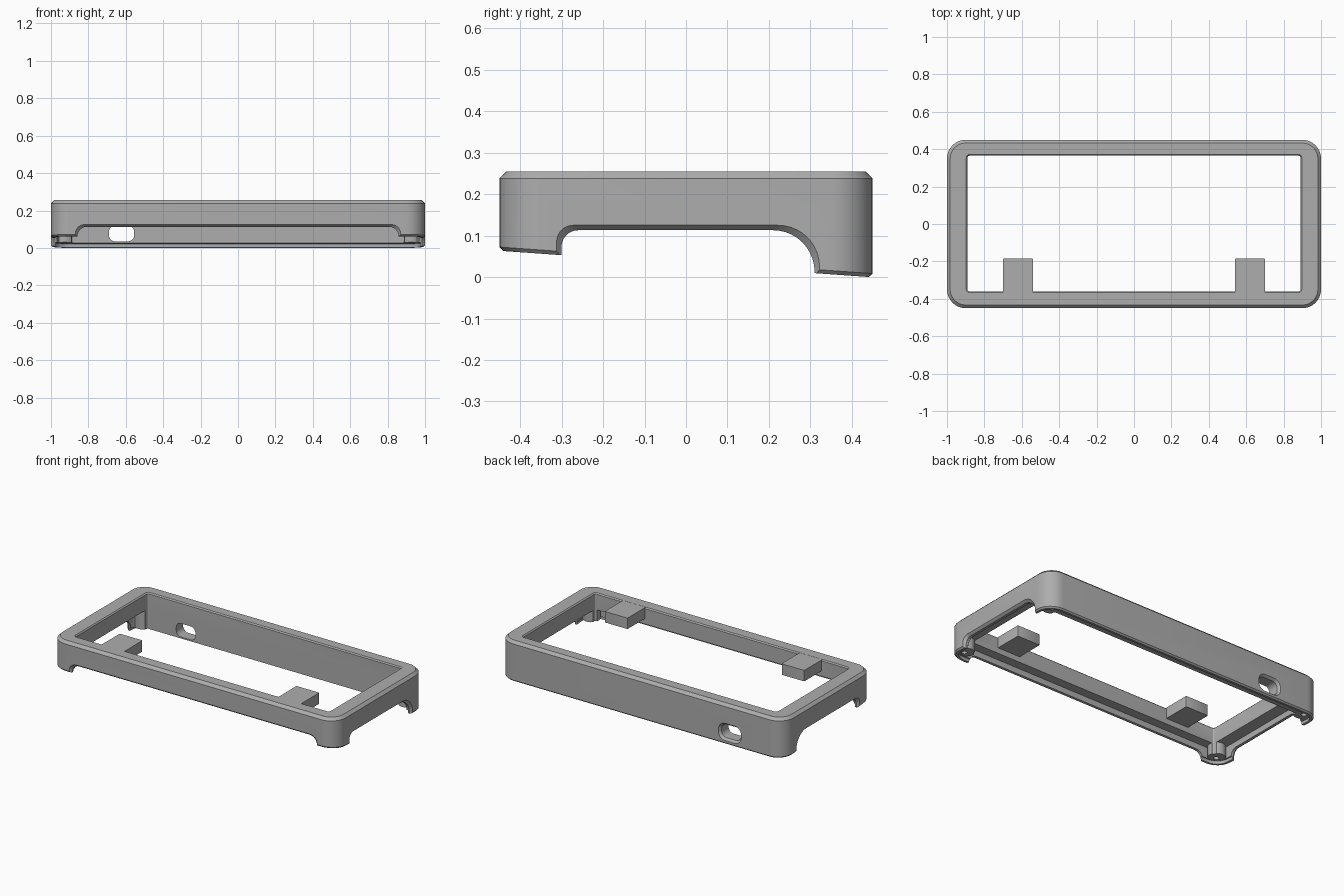
import bpy
import bmesh
from math import cos, sin, pi
from mathutils import Vector

if "Cube" in bpy.data.objects:
    bpy.data.objects.remove(bpy.data.objects["Cube"])

grey = bpy.data.materials.new("matte grey plastic")
grey.use_nodes = True
grey.diffuse_color = (0.42, 0.42, 0.42, 1)
grey.node_tree.nodes["Principled BSDF"].inputs["Base Color"].default_value = (0.42, 0.42, 0.42, 1)

TOP = 0.255


def tilt(y, up=0.0):
    """Height of the sloping underside at depth y."""
    return 0.0315 - 0.071 * y + up


def rounded(x0, x1, y0, y1, r, seg=8):
    """Rounded rectangle outline, counter-clockwise."""
    pts = []
    corners = ((x1 - r, y1 - r), (x0 + r, y1 - r), (x0 + r, y0 + r), (x1 - r, y0 + r))
    for q, (cx, cy) in enumerate(corners):
        for i in range(seg + 1):
            a = (q + i / seg) * pi / 2
            pts.append((cx + r * cos(a), cy + r * sin(a)))
    return pts


def circle(cx, cy, r, n=24):
    return [(cx + r * cos(2 * pi * i / n), cy + r * sin(2 * pi * i / n)) for i in range(n)]


def loft(name, rings):
    """Closed solid through rings of equal point count."""
    bm = bmesh.new()
    loops = [[bm.verts.new(Vector(p)) for p in ring] for ring in rings]
    n = len(loops[0])
    for a, b in zip(loops, loops[1:]):
        for i in range(n):
            j = (i + 1) % n
            bm.faces.new((a[i], a[j], b[j], b[i]))
    bm.faces.new(loops[0])
    bm.faces.new(loops[-1])
    bmesh.ops.recalc_face_normals(bm, faces=bm.faces)
    mesh = bpy.data.meshes.new(name)
    bm.to_mesh(mesh)
    bm.free()
    mesh.materials.append(grey)
    ob = bpy.data.objects.new(name, mesh)
    bpy.context.collection.objects.link(ob)
    return ob


def flat(pts, z):
    return [(x, y, z) for x, y in pts]


def sloped(pts, up):
    return [(x, y, tilt(y, up)) for x, y in pts]


def combine(target, tool, operation):
    mod = target.modifiers.new(operation.lower(), "BOOLEAN")
    mod.operation = operation
    mod.solver = "EXACT"
    mod.object = tool
    bpy.context.view_layer.objects.active = target
    bpy.ops.object.modifier_apply(modifier=mod.name)
    bpy.data.objects.remove(tool)


def arch(a0, a1, r0, r1, top, grow):
    """Opening outline in (along, height), with a rounded upper corner at each end."""
    a0, a1, top = a0 - grow, a1 + grow, top + grow
    pts = [(a0, -0.2)]
    for cx, r, start in ((a0 + r0, r0, pi), (a1 - r1, r1, pi / 2)):
        for i in range(11):
            t = start - i / 10 * pi / 2
            pts.append((cx + r * cos(t), top - r + r * sin(t)))
    return pts + [(a1, -0.2)]


# Outer shell with chamfered rims
outer = rounded(-1, 1, -0.45, 0.45, 0.1)
under = rounded(-0.991, 0.991, -0.441, 0.441, 0.091)
upper = rounded(-0.983, 0.983, -0.433, 0.433, 0.083)
frame = loft("bezel_frame", [sloped(under, 0), sloped(outer, 0.009),
                             flat(outer, TOP - 0.017), flat(upper, TOP)])

# Hollow behind the front and side walls
hollow = rounded(-0.968, 0.968, -0.418, 0.366, 0.068)
combine(frame, loft("hollow", [flat(hollow, -0.2), flat(hollow, 0.15)]), "DIFFERENCE")

# Screw posts in the corners
for sx in (-1, 1):
    for sy in (-1, 1):
        post = circle(sx * 0.925, sy * 0.375, 0.052)
        combine(frame, loft("post", [sloped(post, 0.022), flat(post, 0.2)]), "UNION")

# Rebate for the base lid
rebate = rounded(-0.976, 0.976, -0.426, 0.426, 0.076)
combine(frame, loft("rebate", [flat(rebate, -0.2), sloped(rebate, 0.02)]), "DIFFERENCE")

# Screw holes
for sx in (-1, 1):
    for sy in (-1, 1):
        hole = circle(sx * 0.928, sy * 0.385, 0.016, 16)
        combine(frame, loft("screw_hole", [flat(hole, -0.2), flat(hole, 0.17)]), "DIFFERENCE")

# Screen window with a fine bevel
window = rounded(-0.89, 0.89, -0.36, 0.365, 0.01, 3)
flare = rounded(-0.897, 0.897, -0.367, 0.372, 0.017, 3)
combine(frame, loft("window", [flat(window, -0.3), flat(window, TOP - 0.007),
                               flat(flare, TOP), flat(flare, TOP + 0.1)]), "DIFFERENCE")

# Chamfered openings in the side walls
steps = ((1.1, 0.012), (1.0, 0.012), (0.985, 0.0), (0.85, 0.0))
for s in (-1, 1):
    rings = [[(s * d, a, z) for a, z in arch(-0.30, 0.31, 0.04, 0.1, 0.113, g)] for d, g in steps]
    combine(frame, loft("side_opening", rings), "DIFFERENCE")

# Chamfered opening in the front wall
rings = [[(a, 0.55 - d, z) for a, z in arch(-0.858, 0.858, 0.05, 0.05, 0.113, g)] for d, g in steps]
combine(frame, loft("front_opening", rings), "DIFFERENCE")

# Cable port through the back wall, flared outward
rings = []
for y, g in ((0.3, 0), (0.435, 0), (0.45, 0.012), (0.55, 0.012)):
    port = rounded(-0.69 - g, -0.555 + g, 0.035 - g, 0.12 + g, 0.034 + g)
    rings.append([(x, y, z) for x, z in port])
combine(frame, loft("cable_port", rings), "DIFFERENCE")

# Tabs reaching into the window
for s in (-1, 1):
    tab = rounded(s * 0.62 - 0.08, s * 0.62 + 0.08, -0.40, -0.185, 0.005, 2)
    combine(frame, loft("tab", [flat(tab, 0.185), flat(tab, TOP - 0.0005)]), "UNION")

bpy.ops.object.select_all(action="DESELECT")
frame.select_set(True)
bpy.context.view_layer.objects.active = frame
bpy.ops.object.shade_smooth_by_angle(angle=0.5)
